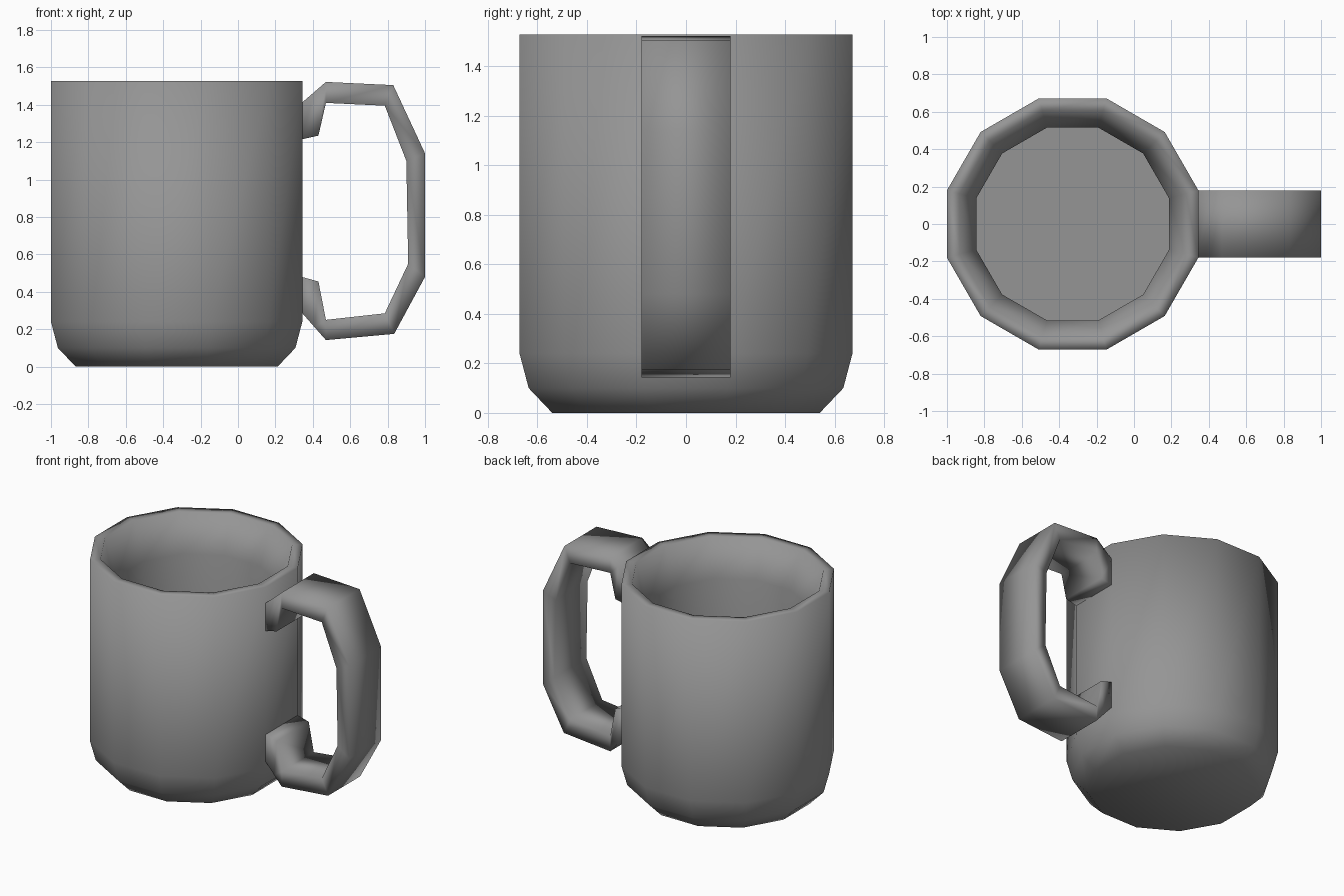
import bpy, bmesh, math

default = bpy.data.objects.get("Cube")
if default:
    bpy.data.objects.remove(default, do_unlink=True)

# Single grey material
grey = bpy.data.materials.new("grey ceramic")
grey.use_nodes = True
COLOUR = (0.3, 0.3, 0.3, 1)
grey.diffuse_color = COLOUR
grey.node_tree.nodes["Principled BSDF"].inputs["Base Color"].default_value = COLOUR

SIDES = 12
CENTRE_X = -0.328


def finish(name, bm):
    """Turn the bmesh into a smooth-shaded object."""
    bmesh.ops.recalc_face_normals(bm, faces=bm.faces)
    for face in bm.faces:
        face.smooth = True
    mesh = bpy.data.meshes.new(name)
    bm.to_mesh(mesh)
    bm.free()
    mesh.materials.append(grey)
    obj = bpy.data.objects.new(name, mesh)
    bpy.context.collection.objects.link(obj)
    return obj


def bridge(bm, loops):
    """Join successive vertex rings with quads and cap both ends."""
    for a, b in zip(loops, loops[1:]):
        n = len(a)
        for i in range(n):
            j = (i + 1) % n
            bm.faces.new((a[i], a[j], b[j], b[i]))
    return [bm.faces.new(loops[0]), bm.faces.new(loops[-1])]


# Cup body: outer wall, rim, sloped lip, inner wall and floor (distance to flat, height)
profile = [(0.54, 0), (0.635, 0.1), (0.672, 0.24), (0.672, 1.527),
           (0.605, 1.527), (0.515, 1.27), (0.515, 0.12)]
bm = bmesh.new()
rings = []
for flat, z in profile:
    r = flat / math.cos(math.pi / SIDES)
    angles = [(i + 0.5) * math.tau / SIDES for i in range(SIDES)]
    rings.append([bm.verts.new((CENTRE_X + r * math.cos(a), r * math.sin(a), z))
                  for a in angles])
base, floor = bridge(bm, rings)
for edge in floor.edges:
    edge.smooth = False
finish("cup_body", bm)

# Handle: flat strap swept through paired outer and inner side points (x, z)
outer = [(0.34, 1.41), (0.41, 1.47), (0.47, 1.522), (0.83, 1.505), (1, 1.14),
         (1, 0.48), (0.835, 0.175), (0.47, 0.142), (0.41, 0.21), (0.34, 0.29)]
inner = [(0.34, 1.215), (0.43, 1.235), (0.47, 1.41), (0.785, 1.395), (0.9, 1.1),
         (0.91, 0.55), (0.785, 0.285), (0.47, 0.25), (0.43, 0.455), (0.34, 0.48)]
HALF_WIDTH = 0.18
bm = bmesh.new()
sections = []
for (xo, zo), (xi, zi) in zip(outer, inner):
    corners = [(xo, -HALF_WIDTH, zo), (xo, HALF_WIDTH, zo),
               (xi, HALF_WIDTH, zi), (xi, -HALF_WIDTH, zi)]
    sections.append([bm.verts.new(c) for c in corners])
bridge(bm, sections)
finish("handle", bm)
